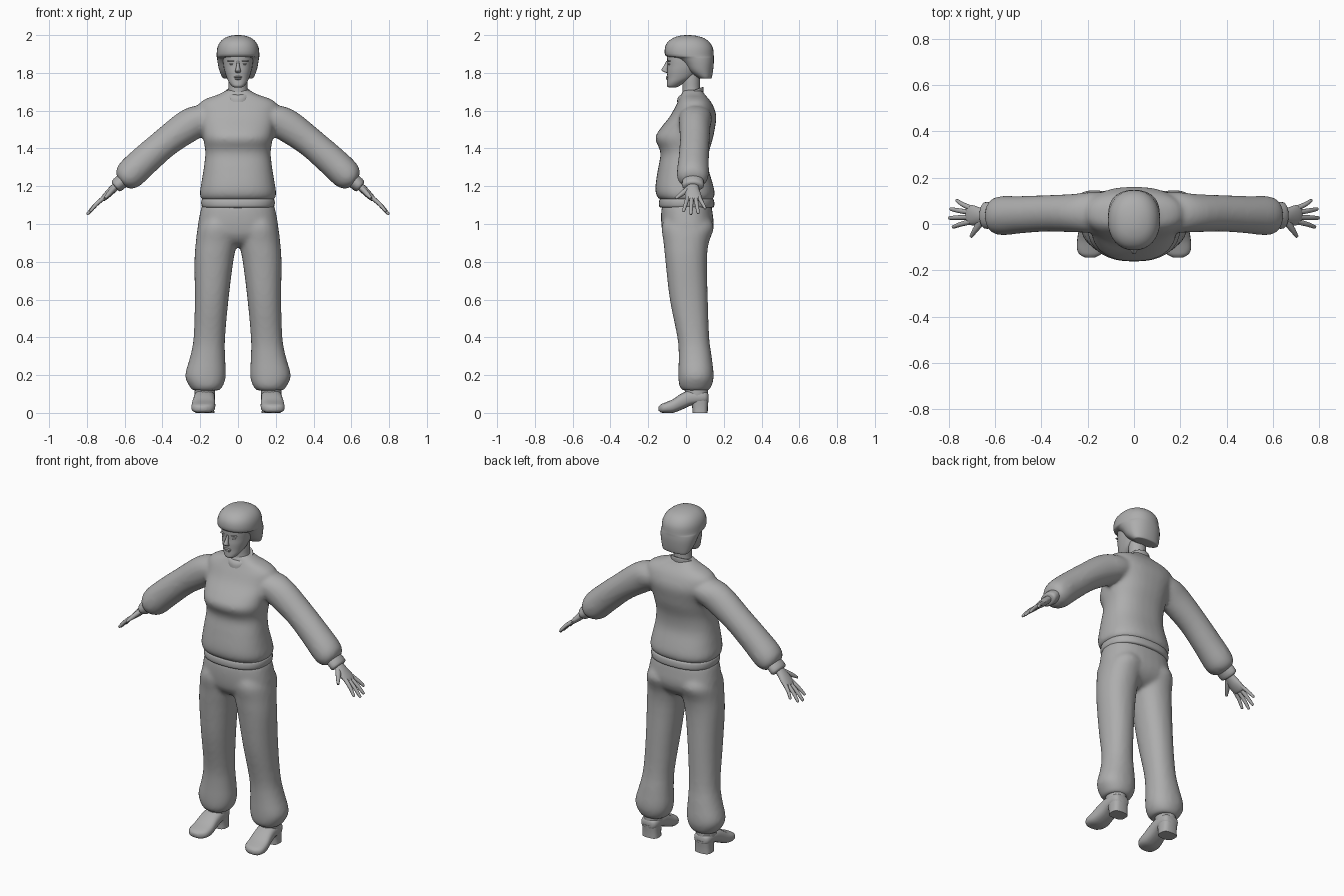
import bpy, bmesh
from math import sin, cos, pi, radians, copysign
from mathutils import Vector, Matrix

X, Y, Z = Vector((1, 0, 0)), Vector((0, 1, 0)), Vector((0, 0, 1))
grey = bpy.data.materials.new("dark_grey")
grey.diffuse_color = (.42, .42, .42, 1)


def finish(name, bm, mirror, angle=50):
    bmesh.ops.recalc_face_normals(bm, faces=bm.faces)
    me = bpy.data.meshes.new(name)
    bm.to_mesh(me)
    bm.free()
    me.materials.append(grey)
    ob = bpy.data.objects.new(name, me)
    bpy.context.collection.objects.link(ob)
    if mirror:
        ob.modifiers.new("Mirror", 'MIRROR').use_mirror_merge = False
    bpy.ops.object.select_all(action='DESELECT')
    ob.select_set(True)
    bpy.context.view_layer.objects.active = ob
    bpy.ops.object.shade_smooth_by_angle(angle=radians(angle))
    return ob


def smooth_path(secs, steps):
    # Catmull-Rom interpolation of section tuples
    out = []
    for i in range(len(secs) - 1):
        p0, p1, p2, p3 = (secs[max(i - 1, 0)], secs[i], secs[i + 1],
                          secs[min(i + 2, len(secs) - 1)])
        for k in range(steps):
            t = k / steps
            out.append([0.5 * (2 * b + (c - a) * t + (2 * a - 5 * b + 4 * c - d) * t * t
                               + (3 * b - a - 3 * c + d) * t ** 3)
                        for a, b, c, d in zip(p0, p1, p2, p3)])
    return out + [secs[-1]]


def loft(name, secs, u=X, v=Y, n=24, e=2.0, mirror=False, steps=3):
    # secs: (cx, cy, cz, half size along u, half size along v)
    bm = bmesh.new()
    rings = []
    for cx, cy, cz, a, b in smooth_path(secs, steps):
        ring = []
        for i in range(n):
            t = 2 * pi * i / n
            p = copysign(abs(cos(t)) ** (2 / e), cos(t)) * max(a, .001)
            q = copysign(abs(sin(t)) ** (2 / e), sin(t)) * max(b, .001)
            ring.append(bm.verts.new(Vector((cx, cy, cz)) + u * p + v * q))
        rings.append(ring)
    for r, s in zip(rings, rings[1:]):
        for i in range(n):
            j = (i + 1) % n
            bm.faces.new((r[i], r[j], s[j], s[i]))
    bm.faces.new(rings[0])
    bm.faces.new(rings[-1])
    return finish(name, bm, mirror)


def fuse(name, parts, voxel=.011, rounds=8):
    # Merge overlapping parts into one soft skin
    bpy.ops.object.select_all(action='DESELECT')
    for ob in parts:
        ob.select_set(True)
    ob = parts[0]
    bpy.context.view_layer.objects.active = ob
    bpy.ops.object.convert(target='MESH')
    bpy.ops.object.join()
    ob.name = name
    m = ob.modifiers.new("Remesh", 'REMESH')
    m.mode, m.voxel_size, m.use_smooth_shade = 'VOXEL', voxel, True
    s = ob.modifiers.new("Smooth", 'SMOOTH')
    s.factor, s.iterations = .5, rounds


def upright(rows):
    # rows: (z, x0, x1, y0, y1)
    return [((a + b) / 2, (c + d) / 2, z, (b - a) / 2, (d - c) / 2) for z, a, b, c, d in rows]


def centred(rows):
    # rows: (z, half width, y0, y1)
    return upright([(z, -w, w, c, d) for z, w, c, d in rows])


def blob(name, loc, size, tilt=0, mirror=False):
    bm = bmesh.new()
    m = Matrix.Translation(loc) @ Matrix.Rotation(tilt, 4, 'X') @ Matrix.Diagonal((*size, 1))
    bmesh.ops.create_uvsphere(bm, u_segments=16, v_segments=10, radius=1, matrix=m)
    return finish(name, bm, mirror)


# Sweater body and sleeves, fused
across = Vector((.64, 0, .77))
body = loft("sweater_body", centred([
    (1.125, .187, -.13, .135), (1.14, .199, -.15, .149), (1.17, .202, -.162, .152),
    (1.22, .194, -.16, .14), (1.30, .181, -.147, .118), (1.38, .173, -.135, .122),
    (1.45, .184, -.163, .142), (1.50, .19, -.14, .152), (1.57, .205, -.085, .161),
    (1.63, .21, -.052, .142), (1.663, .17, -.034, .12), (1.685, .105, -.025, .1),
    (1.71, .06, -.015, .085)]), e=2.4, n=32)
sleeve = loft("sleeve", [
    (.12, .05, 1.575, .07, .085), (.19, .05, 1.557, .085, .088), (.265, .047, 1.518, .088, .083),
    (.38, .046, 1.435, .079, .079), (.49, .04, 1.34, .081, .081), (.57, .036, 1.265, .081, .085),
    (.605, .036, 1.235, .063, .073), (.618, .037, 1.222, .036, .05)], across, Y, mirror=True)
fuse("sweater", [body, sleeve])

# Sweater hem, collar and cuffs
loft("sweater_hem", centred([
    (1.085, .175, -.12, .13), (1.09, .19, -.14, .147), (1.11, .195, -.144, .15),
    (1.13, .192, -.14, .146), (1.135, .18, -.13, .135)]), e=2.4, n=32)
loft("collar", [(0, .022, 1.67, .07, .074), (0, .024, 1.69, .071, .073),
                (0, .028, 1.703, .066, .066), (0, .03, 1.703, .05, .05)],
     v=Vector((0, .94, .34)))
loft("sleeve_cuff", [(.605, .037, 1.235, .03, .045), (.612, .037, 1.23, .038, .055),
                     (.643, .037, 1.202, .036, .057), (.65, .037, 1.196, .024, .04)],
     across, Y, mirror=True)

# Hands
flat = Vector((.707, 0, .707))
loft("palm", [(.635, .037, 1.21, .02, .03), (.66, .035, 1.187, .021, .034),
              (.69, .037, 1.157, .019, .043), (.715, .04, 1.133, .014, .043),
              (.722, .04, 1.126, .008, .036)], flat, Y, n=16, mirror=True)
for i, (y0, x1, y1) in enumerate([(.01, .785, -.012), (.03, .80, .026),
                                  (.05, .795, .064), (.069, .77, .10)]):
    mid_x = (.705 + x1) / 2 + .003
    loft(f"finger_{i + 1}", [(.705, y0, 1.143, .012, .012),
                             (mid_x, (y0 + y1) / 2, 1.855 - mid_x, .0105, .0105),
                             (x1 - .006, y1, 1.856 - x1, .008, .008),
                             (x1, y1, 1.85 - x1, .003, .003)],
         flat, Y, n=10, mirror=True)
loft("thumb", [(.655, .02, 1.19, .015, .02), (.685, -.025, 1.158, .013, .013),
               (.705, -.055, 1.135, .006, .007)],
     flat, Vector((.5, .7, -.5)), n=10, mirror=True)

# Trousers: hips and legs, fused
hips = loft("trouser_hips", centred([
    (1.10, .192, -.128, .135), (1.05, .203, -.132, .142), (.99, .213, -.13, .147),
    (.94, .21, -.12, .132), (.90, .15, -.09, .095), (.88, .05, -.05, .05)]), e=2.4, n=32)
leg = loft("trouser_leg", upright([
    (1.03, .03, .185, -.115, .125), (.98, .004, .213, -.13, .148), (.90, .006, .224, -.119, .121),
    (.80, .025, .231, -.109, .111), (.60, .05, .229, -.086, .116), (.40, .068, .235, -.046, .123),
    (.30, .068, .253, -.039, .136), (.20, .064, .28, -.041, .147), (.145, .078, .26, -.036, .137),
    (.117, .105, .236, -.015, .115), (.125, .135, .215, .01, .09)]), e=2.2, mirror=True)
fuse("trousers", [hips, leg])

# Shoes
loft("shoe_ankle", upright([(.15, .122, .228, .0, .115), (.10, .122, .23, -.005, .117),
                            (.06, .128, .225, .01, .117)]), mirror=True)
loft("shoe_foot", [
    (x, y, (z0 + z1) / 2, w, (z1 - z0) / 2) for x, y, z0, z1, w in [
        (.176, .118, .06, .10, .03), (.176, .10, .05, .115, .05), (.177, .03, .04, .12, .055),
        (.18, -.02, .018, .105, .058), (.183, -.07, 0, .072, .063), (.186, -.11, 0, .055, .06),
        (.189, -.132, .002, .046, .045), (.19, -.145, .012, .034, .02)]],
     X, Z, n=20, e=2.7, mirror=True)
loft("shoe_heel", upright([(0, .125, .225, .035, .115), (.035, .127, .224, .032, .116),
                           (.075, .126, .226, .02, .12)]), e=3, n=20, mirror=True)

# Neck and head
loft("neck", centred([(1.65, .06, -.025, .085), (1.71, .05, -.018, .075),
                      (1.76, .05, -.02, .075), (1.82, .05, -.02, .075)]))
loft("head", centred([
    (1.722, .018, -.088, -.055), (1.73, .032, -.1, -.035), (1.75, .048, -.1, -.005),
    (1.775, .06, -.099, .04), (1.81, .071, -.1, .07), (1.84, .077, -.098, .09),
    (1.88, .08, -.1, .1), (1.93, .075, -.095, .1), (1.97, .04, -.05, .06)]), e=2.2, n=32)

# Facial features
loft("nose", [(0, -.097, 1.862, .006, .008), (0, -.104, 1.84, .008, .012),
              (0, -.113, 1.818, .013, .017), (0, -.108, 1.807, .015, .014),
              (0, -.098, 1.80, .008, .006)], n=12)
blob("upper_lip", (0, -.098, 1.778), (.023, .009, .005))
blob("lower_lip", (0, -.097, 1.769), (.019, .009, .006))
blob("eye", (.032, -.087, 1.846), (.014, .008, .005), mirror=True)
blob("eyebrow", (.034, -.089, 1.863), (.022, .010, .004), mirror=True)

# Bobbed hair with a fringe
loft("hair", centred([
    (1.77, .07, .075, .13), (1.775, .082, .06, .136), (1.81, .098, .01, .143),
    (1.85, .107, -.022, .147), (1.878, .111, -.06, .147), (1.89, .113, -.107, .147),
    (1.93, .11, -.112, .143), (1.962, .096, -.098, .125), (1.985, .07, -.068, .094),
    (1.997, .035, -.03, .05), (2.0, .008, 0, .016)]), e=2.2, n=32)
